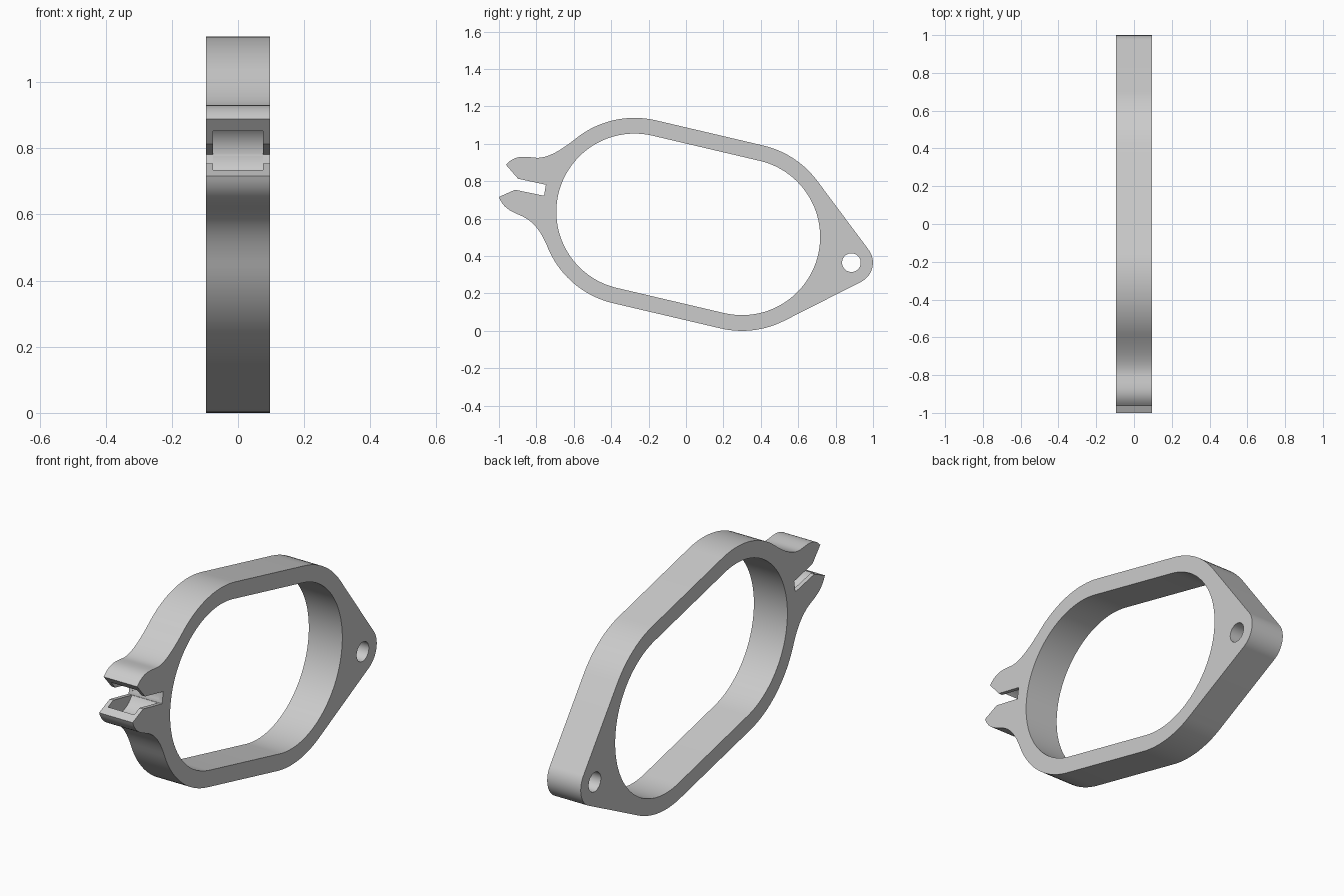
import bpy, bmesh
from math import radians, degrees, cos, sin, acos, hypot
from mathutils import Vector
from mathutils.geometry import interpolate_bezier

if "Cube" in bpy.data.objects:
    bpy.data.objects.remove(bpy.data.objects["Cube"], do_unlink=True)

TILT = -13.2
HALF_WIDTH = 0.096
MID = Vector((0.012, 0.569))
AXIS = Vector((cos(radians(TILT)), sin(radians(TILT))))
FRONT, BACK = MID - AXIS * 0.295, MID + AXIS * 0.295
HINGE = MID + AXIS * 0.896
R_OUT, R_IN, R_BOSS = 0.502, 0.418, 0.115


def arc(center, radius, start, end, step=3):
    n = max(2, round(abs(end - start) / step))
    angles = [radians(start + (end - start) * i / n) for i in range(n + 1)]
    return [center + Vector((cos(a), sin(a))) * radius for a in angles]


def bezier(*points):
    return [p.to_2d() for p in interpolate_bezier(*[Vector((*p, 0)) for p in points], 14)]


def prism(name, outline, half):
    """Extrude a (y, z) outline symmetrically along x."""
    bm = bmesh.new()
    face = bm.faces.new([bm.verts.new((-half, p[0], p[1])) for p in outline])
    top = bmesh.ops.extrude_face_region(bm, geom=[face])["geom"]
    moved = [v for v in top if isinstance(v, bmesh.types.BMVert)]
    bmesh.ops.translate(bm, verts=moved, vec=(2 * half, 0, 0))
    bmesh.ops.remove_doubles(bm, verts=bm.verts, dist=0.0001)
    bmesh.ops.recalc_face_normals(bm, faces=bm.faces)
    mesh = bpy.data.meshes.new(name)
    bm.to_mesh(mesh)
    bm.free()
    obj = bpy.data.objects.new(name, mesh)
    bpy.context.collection.objects.link(obj)
    return obj


# Outer band: two large arcs and the hinge boss, joined by tangents
spread = degrees(acos((R_OUT - R_BOSS) / (HINGE - BACK).length))
outline = arc(FRONT, R_OUT, 203, 270 + TILT)
outline += arc(BACK, R_OUT, 270 + TILT, 360 + TILT - spread)
outline += arc(HINGE, R_BOSS, TILT - spread, TILT + spread)
outline += arc(BACK, R_OUT, TILT + spread, 90 + TILT)
outline += arc(FRONT, R_OUT, 90 + TILT, 130)
upper_root, lower_root = outline[-1], outline[0]

# Clasp jaws: upper curve, slot, lower curve
outline += bezier(upper_root, (-0.67, 0.965), (-0.74, 0.922), (-0.80, 0.925))[1:]
outline += bezier((-0.80, 0.925), (-0.86, 0.93), (-0.91, 0.945), (-0.963, 0.888))[1:]
outline += [Vector(p) for p in ((-0.898, 0.813), (-0.749, 0.781),
                                (-0.759, 0.722), (-0.914, 0.754))]
outline += bezier((-1.0, 0.716), (-0.98, 0.66), (-0.94, 0.64), (-0.893, 0.62))
outline += bezier((-0.893, 0.62), (-0.82, 0.592), (-0.776, 0.537), lower_root)[1:-1]
clamp = prism("clamp_ring", outline, HALF_WIDTH)

# Openings: stadium bore, hinge pin hole, round pocket between the jaws
bore = arc(FRONT, R_IN, 90 + TILT, 270 + TILT) + arc(BACK, R_IN, TILT - 90, TILT + 90)
cutters = [
    prism("bore_cutter", bore, 0.2),
    prism("pin_hole_cutter", arc(HINGE, 0.05, 0, 350, 10), 0.2),
    prism("jaw_pocket_cutter", arc(Vector((-0.857, 0.775)), 0.108, 0, 355, 5), 0.075),
]
bpy.context.view_layer.objects.active = clamp
clamp.select_set(True)
for cutter in cutters:
    mod = clamp.modifiers.new(cutter.name, "BOOLEAN")
    mod.operation = "DIFFERENCE"
    mod.solver = "EXACT"
    mod.object = cutter
    bpy.ops.object.modifier_apply(modifier=mod.name)
    bpy.data.objects.remove(cutter, do_unlink=True)

# Plain grey finish
grey = bpy.data.materials.new("light_grey")
grey.use_nodes = True
color = (0.6, 0.6, 0.6, 1)
grey.diffuse_color = color
grey.node_tree.nodes["Principled BSDF"].inputs["Base Color"].default_value = color
clamp.data.materials.clear()
clamp.data.materials.append(grey)
bpy.ops.object.shade_smooth_by_angle(angle=radians(25))
